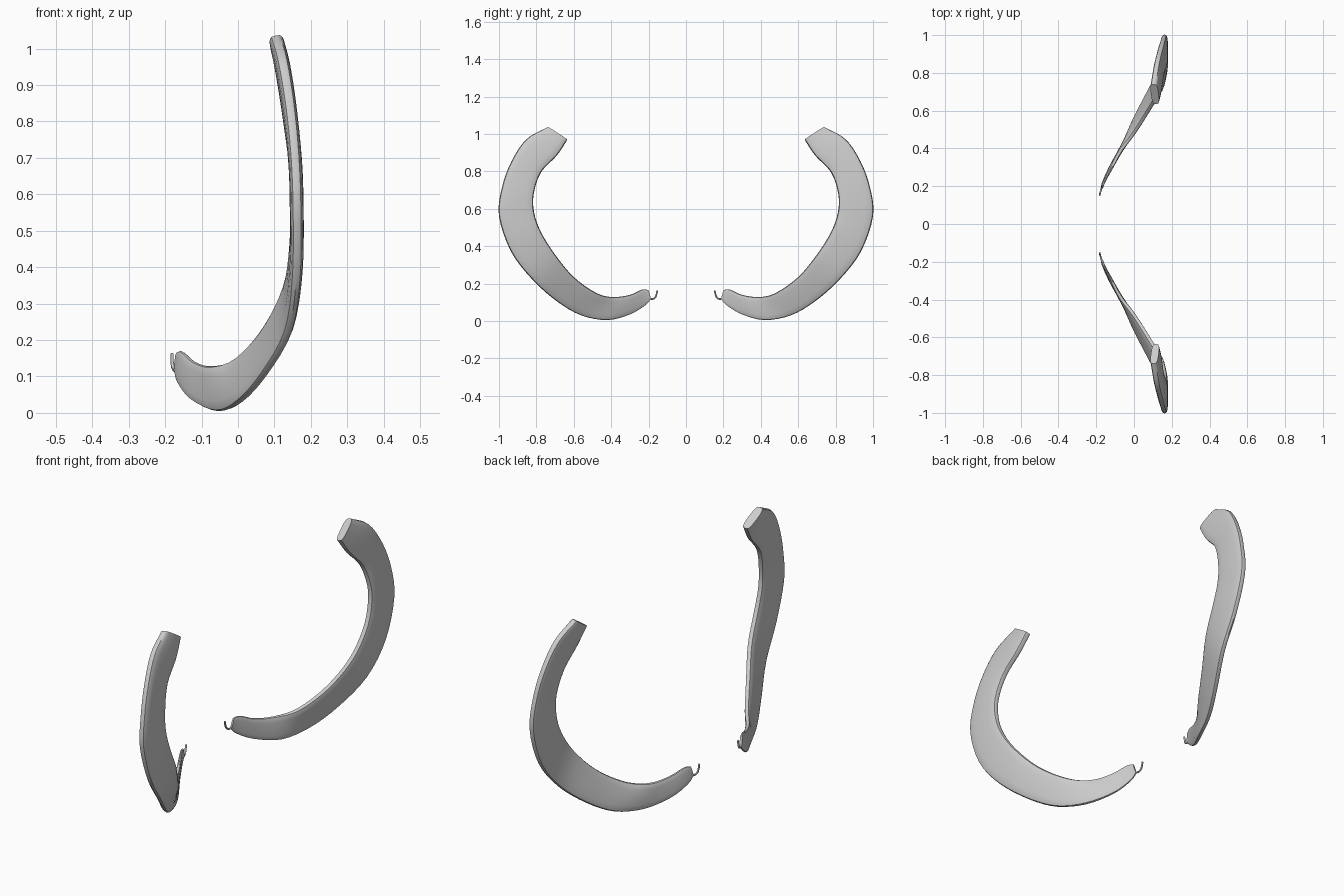
import bpy, bmesh, math
from mathutils import Vector

if "Cube" in bpy.data.objects:
    bpy.data.objects.remove(bpy.data.objects["Cube"])

# Blade stations: outer rim (y, z, x), inner rim (y, z, x), thickness
STATIONS = [
    (.188, .115, -.172, .202, .166, -.166, .012),
    (.220, .082, -.163, .235, .168, -.152, .015),
    (.300, .035, -.125, .300, .140, -.118, .020),
    (.420, .005, -.055, .390, .128, -.070, .026),
    (.560, .030, .005, .480, .150, .000, .030),
    (.690, .105, .072, .600, .235, .077, .033),
    (.820, .220, .137, .700, .355, .137, .036),
    (.935, .370, .160, .775, .475, .158, .038),
    (1.00, .560, .162, .812, .580, .160, .038),
    (.985, .710, .156, .814, .680, .157, .038),
    (.935, .850, .142, .775, .795, .142, .040),
    (.855, .970, .122, .690, .885, .130, .042),
    (.740, 1.036, .103, .635, .968, .117, .042),
]
STEPS, SIDES = 4, 16


def catmull(p0, p1, p2, p3, t):
    return [0.5 * (2*b + (c-a)*t + (2*a-5*b+4*c-d)*t*t + (3*b-a-3*c+d)*t**3)
            for a, b, c, d in zip(p0, p1, p2, p3)]


def smooth_rows(rows):
    first = [2*a - b for a, b in zip(rows[0], rows[1])]
    last = [2*a - b for a, b in zip(rows[-1], rows[-2])]
    pts = [first, *rows, last]
    out = [catmull(*pts[i:i+4], s / STEPS) for i in range(len(rows)-1) for s in range(STEPS)]
    return out + [list(rows[-1])]


def power(v, e):
    return math.copysign(abs(v) ** e, v)


def finish(bm, name):
    bmesh.ops.recalc_face_normals(bm, faces=bm.faces)
    me = bpy.data.meshes.new(name)
    bm.to_mesh(me)
    bm.free()
    ob = bpy.data.objects.new(name, me)
    bpy.context.collection.objects.link(ob)
    mirror = ob.modifiers.new("mirror", 'MIRROR')
    mirror.use_axis = (False, True, False)
    bpy.ops.object.select_all(action='DESELECT')
    ob.select_set(True)
    bpy.context.view_layer.objects.active = ob
    bpy.ops.object.shade_smooth_by_angle(angle=math.radians(45))
    return ob


def loft(bm, rings):
    loops = [[bm.verts.new(p) for p in ring] for ring in rings]
    n = len(loops[0])
    for a, b in zip(loops, loops[1:]):
        for i in range(n):
            bm.faces.new((a[i], a[(i+1) % n], b[(i+1) % n], b[i]))
    bm.faces.new(loops[0])
    bm.faces.new(loops[-1])


# Curved blade: rounded flat section swept between the two rims
rows = smooth_rows(STATIONS)
outer = [Vector((r[2], r[0], r[1])) for r in rows]
inner = [Vector((r[5], r[3], r[4])) for r in rows]
mid = [(a + b) / 2 for a, b in zip(outer, inner)]
rings = []
for i, r in enumerate(rows):
    along = mid[min(i+1, len(mid)-1)] - mid[max(i-1, 0)]
    half = (outer[i] - inner[i]) / 2
    normal = along.cross(half).normalized() * r[6] / 2
    ring = []
    for k in range(SIDES):
        a = 2 * math.pi * k / SIDES
        ring.append(mid[i] + half * power(math.cos(a), .6) + normal * power(math.sin(a), .6))
    rings.append(ring)
bm = bmesh.new()
loft(bm, rings)
finish(bm, "curved_blade")

# Small hook at the lower tip
path = smooth_rows([(-.168, .205, .128), (-.174, .183, .117),
                    (-.179, .165, .125), (-.181, .158, .142), (-.181, .153, .163)])
path = [Vector(p) for p in path]
rings = []
for i, p in enumerate(path):
    t = (path[min(i+1, len(path)-1)] - path[max(i-1, 0)]).normalized()
    side = Vector((1, 0, 0))
    side = (side - t * side.dot(t)).normalized()
    up = t.cross(side)
    rings.append([p + (side * math.cos(a) + up * math.sin(a)) * .0045
                  for a in (2 * math.pi * k / 8 for k in range(8))])
bm = bmesh.new()
loft(bm, rings)
finish(bm, "tip_hook")
